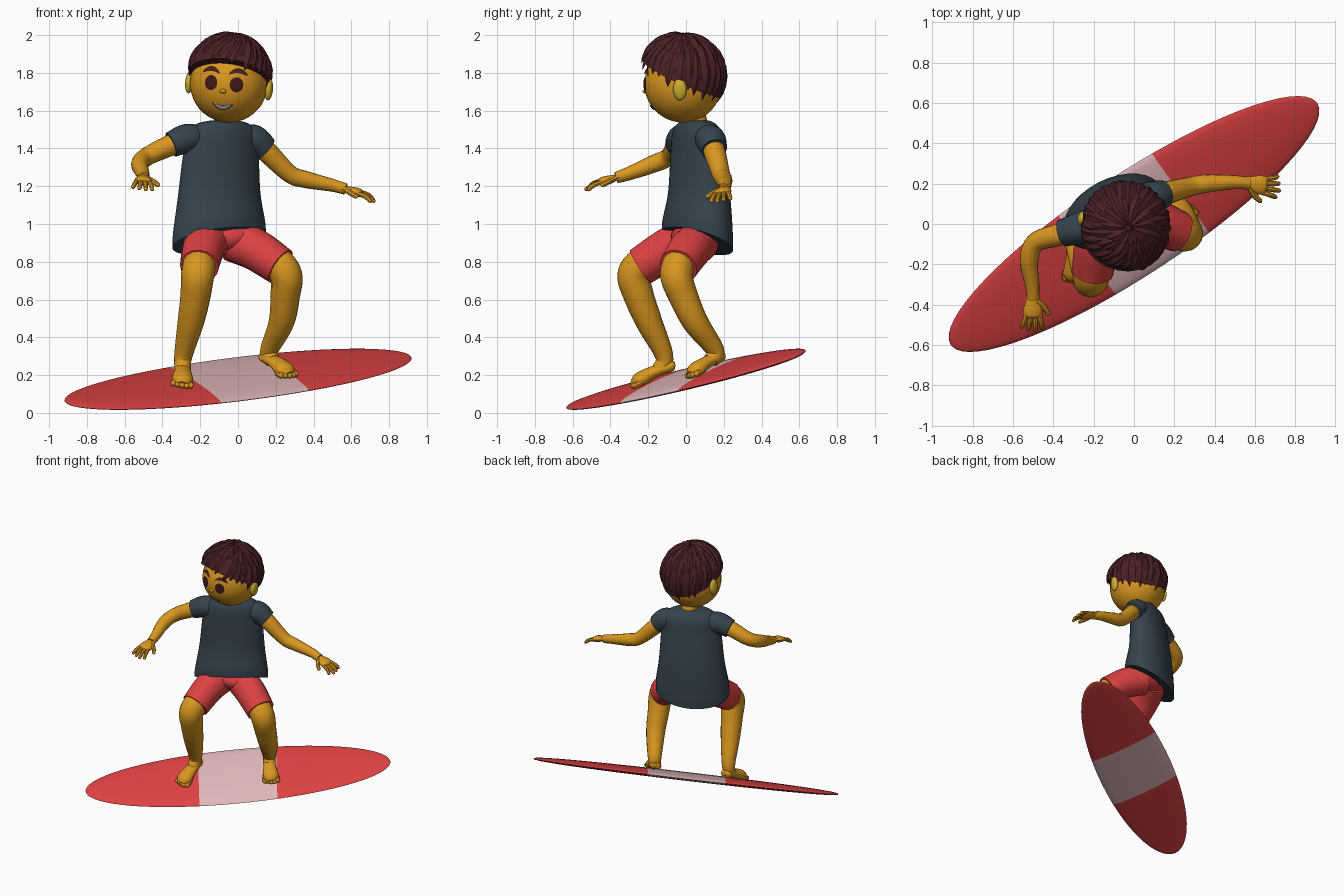
import bpy, bmesh, math, random
from math import sin, cos, pi, sqrt
from mathutils import Vector, Matrix

random.seed(4)
if "Cube" in bpy.data.objects:
    bpy.data.objects.remove(bpy.data.objects["Cube"])


def material(name, *rgb):
    m = bpy.data.materials.new(name)
    m.use_nodes = True
    m.diffuse_color = (*rgb, 1)
    m.node_tree.nodes["Principled BSDF"].inputs["Base Color"].default_value = (*rgb, 1)
    return m


SKIN = material("golden skin", .70, .31, .014)
EAR = material("yellow ear", .62, .42, .03)
RED = material("red", .72, .053, .054)
PINK = material("pale pink stripe", .74, .47, .48)
SHIRT = material("slate shirt", .036, .057, .075)
HAIR = material("dark brown hair", .070, .015, .018)
EYE = material("dark eye", .05, .01, .008)
TEETH = material("tooth grey", .45, .5, .45)
made = []


def finish(name, bm, mats, rule=None):
    bmesh.ops.recalc_face_normals(bm, faces=bm.faces[:])
    for f in bm.faces:
        f.material_index = rule(f.calc_center_median()) if rule else 0
    me = bpy.data.meshes.new(name)
    bm.to_mesh(me)
    bm.free()
    for m in mats:
        me.materials.append(m)
    ob = bpy.data.objects.new(name, me)
    bpy.context.collection.objects.link(ob)
    made.append(ob)


def add_rings(bm, rings, closed=True):
    rows = [[bm.verts.new(p) for p in r] for r in rings]
    n = len(rows[0])
    for a, b in zip(rows, rows[1:]):
        for i in range(n if closed else n - 1):
            j = (i + 1) % n
            bm.faces.new((a[i], a[j], b[j], b[i]))
    if closed:
        bm.faces.new(rows[0])
        bm.faces.new(rows[-1])


def smooth_path(keys, steps=6):
    # Catmull-Rom through vectors of any size
    k = [Vector(p) for p in keys]
    k = [k[0] * 2 - k[1]] + k + [k[-1] * 2 - k[-2]]
    out = []
    for a, b, c, d in zip(k, k[1:], k[2:], k[3:]):
        for s in range(steps):
            t = s / steps
            out.append(.5 * (2 * b + (c - a) * t + (2 * a - 5 * b + 4 * c - d) * t * t
                             + (3 * b - a - 3 * c + d) * t ** 3))
    return out + [k[-2]]


def add_tube(bm, keys, ref=(0, 0, 1), flat=1, steps=6, n=16):
    # keys are x, y, z, radius
    path = smooth_path(keys, steps)
    pts = [p.xyz for p in path]
    rings = []
    for i, p in enumerate(path):
        t = (pts[min(i + 1, len(pts) - 1)] - pts[max(i - 1, 0)]).normalized()
        side = t.cross(Vector(ref)).normalized()
        up = side.cross(t)
        rings.append([pts[i] + p[3] * (side * cos(a) + up * sin(a) * flat)
                      for a in (2 * pi * j / n for j in range(n))])
    add_rings(bm, rings)


def tube(name, keys, mat, ref=(0, 0, 1)):
    bm = bmesh.new()
    add_tube(bm, keys, ref)
    finish(name, bm, [mat])


def ball(name, matrix, loc, scale, mat):
    bm = bmesh.new()
    bmesh.ops.create_uvsphere(bm, u_segments=32, v_segments=20, radius=1,
                              matrix=matrix @ Matrix.LocRotScale(Vector(loc), None, Vector(scale)))
    finish(name, bm, [mat])


# Surfboard, tilted and turned
N = Vector((.118, -.39, 1)).normalized()
U = Vector((.83, .55, -.83 * .118 + .55 * .39)).normalized()
V = N.cross(U)
O = Vector((0, 0, .178))
LEN, WID, STRIPE = 1.095, .268, .28
stations = sorted([LEN * sin(pi / 2 * i / 16 * .985) for i in range(-16, 17)] + [-STRIPE, STRIPE])
rings = []
for u in stations:
    k = 1 - (u / LEN) ** 2
    w, h = WID * sqrt(k), .026 * k ** .35
    rings.append([O + U * u + V * w * cos(a) + N * h * sin(a) for a in (2 * pi * j / 24 for j in range(24))])
bm = bmesh.new()
add_rings(bm, rings)
finish("surfboard", bm, [RED, PINK], lambda c: int(abs((c - O).dot(U)) < STRIPE))


def on_board(x, y, h):
    return Vector((x, y, O.z - (N.x * x + N.y * y) / N.z)) + N * (h + .024)


# Feet and legs
def foot(name, heel, toe):
    a, b = on_board(*heel, 0), on_board(*toe, 0)
    d, s = b - a, (b - a).cross(N).normalized()
    bm = bmesh.new()
    add_tube(bm, [(*(a + d * f + N * h), r) for f, h, r in
                  ((-.04, .035, .012), (.03, .038, .04), (.4, .042, .045), (.75, .03, .056), (.92, .018, .03))],
             N, .72)
    for k in range(5):
        o = s * (k - 2) * .023
        tip = .98 - abs(k - 1.5) * .03
        add_tube(bm, [(*(a + d * f + o + N * .016), r) for f, r in
                      ((.72, .014), (tip - .04, .016), (tip, .012), (tip + .025, .003))], N, 1, 3, 8)
    finish(name, bm, [SKIN])
    return (*(a + d * .3 + N * .04), .042)


right_in = foot("right_foot", (-.30, -.045), (-.30, -.285))
left_in = foot("left_foot", (.13, .21), (.28, .025))
tube("right_leg", [(-.18, -.05, .89, .085), (-.20, -.2, .81, .088), (-.213, -.275, .735, .088),
                   (-.225, -.25, .62, .080), (-.25, -.195, .48, .070), (-.29, -.115, .30, .048), right_in],
     SKIN, (1, 0, 0))
tube("left_leg", [(.08, .03, .88, .085), (.2, -.03, .80, .088), (.255, -.05, .725, .086),
                  (.25, -.015, .62, .078), (.23, .05, .48, .068), (.165, .155, .33, .048), left_in],
     SKIN, (1, 0, 0))

# Shorts
I = Matrix.Identity(4)
ball("shorts_seat", I, (-.08, .06, .93), (.19, .14, .09), RED)
tube("right_short_leg", [(-.13, .06, .93, .11), (-.18, -.08, .875, .112), (-.205, -.24, .775, .103)],
     RED, (1, 0, 0))
tube("left_short_leg", [(-.03, .07, .91, .11), (.09, .02, .865, .112), (.225, -.04, .775, .103)],
     RED, (0, 0, 1))

# Shirt body: height, centre x, centre y, half width, half depth
YAW = math.radians(27)
profile = smooth_path([(1.548, -.075, .055, .075, .065), (1.53, -.08, .055, .15, .085), (1.48, -.085, .06, .2, .108),
                       (1.38, -.09, .062, .216, .118), (1.15, -.1, .07, .236, .142), (.98, -.1, .062, .262, .162),
                       (.91, -.1, .06, .266, .164)])
rings = []
for z, cx, cy, hw, hd in profile:
    ring = []
    lean = max(0, min(1, (1.3 - z) / .39))
    for j in range(32):
        a = 2 * pi * j / 32
        dx = hw * cos(a) * cos(YAW) - hd * sin(a) * sin(YAW)
        dy = hw * cos(a) * sin(YAW) + hd * sin(a) * cos(YAW)
        ring.append(Vector((cx + dx, cy + dy, z + lean * (.25 * dx - .38 * dy))))
    rings.append(ring)
bm = bmesh.new()
add_rings(bm, rings)
finish("shirt", bm, [SHIRT])
tube("right_sleeve", [(-.18, .02, 1.445, .07), (-.27, -.02, 1.452, .078), (-.355, -.045, 1.42, .068)], SHIRT)
tube("left_sleeve", [(.02, .11, 1.445, .07), (.085, .13, 1.445, .08), (.145, .15, 1.395, .070)], SHIRT)

# Arms and hands
tube("right_arm", [(-.24, -.01, 1.45, .055), (-.36, -.05, 1.415, .056), (-.485, -.09, 1.355, .049),
                   (-.52, -.18, 1.315, .046), (-.505, -.30, 1.268, .036), (-.5, -.37, 1.245, .03)], SKIN)
tube("left_arm", [(.06, .12, 1.46, .055), (.15, .15, 1.385, .058), (.275, .185, 1.265, .048),
                  (.36, .2, 1.235, .045), (.50, .207, 1.205, .034), (.57, .2, 1.185, .03)], SKIN)


def hand(name, wrist, d, s):
    w, d = Vector(wrist), Vector(d).normalized()
    n = d.cross(Vector(s)).normalized()
    s = n.cross(d)
    if n.z < 0:
        n = -n
    bm = bmesh.new()
    add_tube(bm, [(*(w + d * f), r) for f, r in ((-.02, .03), (.02, .037), (.06, .047), (.09, .044), (.105, .02))],
             n, .48)
    for k in range(4):
        o = k - 1.5
        reach = .185 - abs(o - .3) * .012
        add_tube(bm, [(*(w + d * f + s * o * g - n * c), r) for f, g, c, r in
                      ((.07, .022, 0, .012), (.125, .028, .003, .013), (reach - .01, .034, .018, .011),
                       (reach, .035, .021, .003))], n, 1, 4, 8)
    add_tube(bm, [(*(w + d * f + s * g - n * c), r) for f, g, c, r in
                  ((.015, .015, 0, .018), (.05, .055, .006, .015), (.085, .08, .012, .012), (.093, .084, .014, .003))],
             n, 1, 4, 8)
    finish(name, bm, [SKIN])


hand("right_hand", (-.5, -.365, 1.247), (-.02, -.95, -.25), (1, 0, -.1))
hand("left_hand", (.56, .202, 1.188), (.95, -.13, -.27), (-.1, -1, -.12))

# Head, neck and ears
tube("neck", [(-.07, .06, 1.48, .066), (-.068, .05, 1.55, .06), (-.06, .02, 1.62, .066)], SKIN, (0, 1, 0))
HEAD = (Matrix.Translation((-.048, -.015, 1.743)) @ Matrix.Rotation(math.radians(-8), 4, 'Z')
        @ Matrix.Rotation(math.radians(5), 4, 'Y'))
SKULL = .206
ball("head", HEAD, (0, 0, 0), (SKULL, SKULL, SKULL), SKIN)
ball("nose", HEAD, (0, -.203, -.04), (.017, .014, .012), SKIN)
for side, label in ((-1, "right"), (1, "left")):
    ball(label + "_ear", HEAD, (side * .213, .012, -.012), (.022, .036, .058), EAR)


# Face plates laid on the skull
def face_plate(name, cx, cz, w, h, bend, mat, lift=.004):
    rows = []
    for i in range(21):
        s = sin(pi / 2 * (i / 10 - 1) * .99)
        row = []
        for t in (-1, -.5, 0, .5, 1):
            x, z = cx + w * s, cz + bend * s * s + h * t * sqrt(1 - s * s)
            row.append(HEAD @ (Vector((x, -sqrt(SKULL ** 2 - x * x - z * z), z)) * (1 + lift / SKULL)))
        rows.append(row)
    bm = bmesh.new()
    add_rings(bm, rows, False)
    finish(name, bm, [mat])


for side, label in ((-1, "right"), (1, "left")):
    face_plate(label + "_eye", side * .067, 0, .034, .039, 0, EYE)
    face_plate(label + "_eyebrow", side * .07, .072, .046, .012, -.02, HAIR, .007)
face_plate("mouth", 0, -.125, .054, .013, .022, EYE)
face_plate("teeth", 0, -.123, .046, .009, .02, TEETH, .006)


# Hair: a cap with tapered locks swept from the crown
def hairline(az):
    return 1.46 - .44 * cos(az)


def hair_point(az, p, offset=0):
    r = .222 + .02 * max(0, cos(p)) + .035 * max(0, cos(az)) * sin(p) + offset
    return Vector((r * sin(p) * sin(az), -r * sin(p) * cos(az), r * cos(p)))


bm = bmesh.new()
around = [2 * pi * j / 48 for j in range(48)]
rings = [[HEAD @ hair_point(a, hairline(a) * (.02 + .98 * f / 12), -.008) for a in around] for f in range(13)]
rings.append([HEAD @ (hair_point(a, hairline(a)).normalized() * .196) for a in around])
add_rings(bm, rings)
finish("hair_cap", bm, [HAIR])

bm = bmesh.new()
for count, start, reach, width, lift in ((30, .35, 1.06, .034, -.004), (22, .15, .8, .036, .004),
                                         (13, .05, .52, .036, .009)):
    for k in range(count):
        az = 2 * pi * (k + random.uniform(-.3, .3)) / count
        end = hairline(az) * (reach + random.uniform(-.06, .06))
        sweep = -.45 * (.4 + .6 * max(0, cos(az)))
        rings = []
        for i in range(9):
            t = i / 8
            a, p = az + sweep * (t - .5), start + (end - start) * t
            c = hair_point(a, p, lift + .008 * sin(pi * t) - .012 * t ** 3)
            out, side = c.normalized(), Vector((cos(a), sin(a), 0))
            w = width * max(.04, sin(pi * (.12 + .87 * t)) ** .7)
            h = .018 * max(.1, 1 - t ** 3)
            rings.append([HEAD @ q for q in (c + side * w, c + out * h, c - side * w, c - out * h)])
        add_rings(bm, rings)
finish("hair_locks", bm, [HAIR])

# Smooth shading with crisp edges
bpy.ops.object.select_all(action='DESELECT')
for ob in made:
    ob.select_set(True)
bpy.context.view_layer.objects.active = made[0]
bpy.ops.object.shade_smooth_by_angle(angle=math.radians(40))
